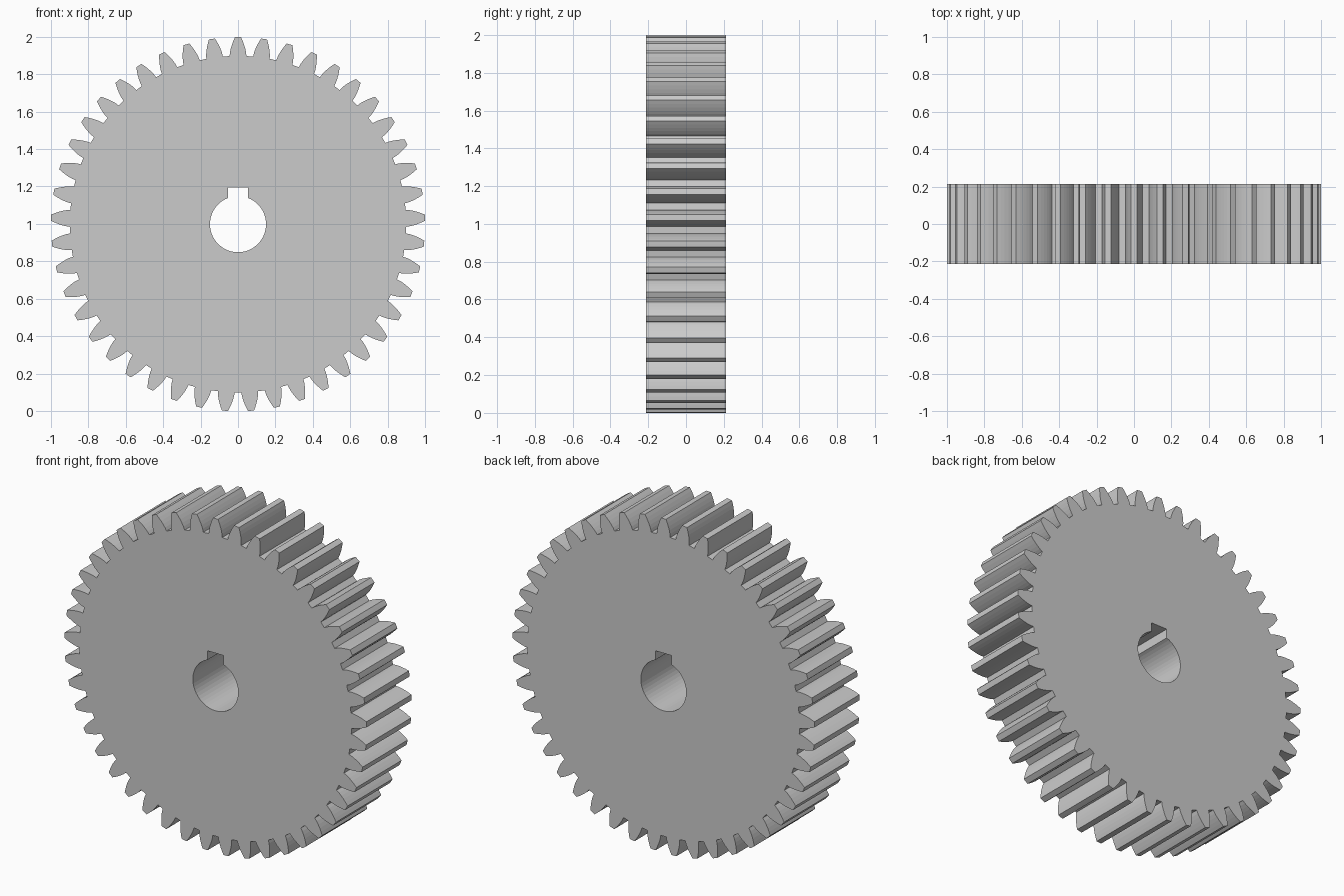
import bpy, bmesh
from math import sin, cos, tan, acos, pi, asin, radians

if "Cube" in bpy.data.objects:
    bpy.data.objects.remove(bpy.data.objects["Cube"])

TEETH = 45
MODULE = 2 / (TEETH + 2)            # tip radius becomes 1
R_TIP = 1.0
R_PITCH = MODULE * TEETH / 2
R_BASE = R_PITCH * cos(radians(20))
HALF_DEPTH = MODULE * 5
BORE_R, KEY_HALF, KEY_TOP = 0.15, 0.053, 0.195
FLANK_STEPS = 5


def polar(r, a):
    # angle measured from +z towards +x
    return (r * sin(a), r * cos(a))


def inv(a):
    return tan(a) - a


def half_angle(r):
    # half tooth angle of an involute tooth at radius r
    return pi / (2 * TEETH) + inv(radians(20)) - inv(acos(min(1, R_BASE / r)))


# Tooth outline
radii = [R_BASE + (R_TIP - R_BASE) * i / FLANK_STEPS for i in range(FLANK_STEPS + 1)]
outline = []
for t in range(TEETH):
    c = 2 * pi * t / TEETH
    outline += [polar(r, c - half_angle(r)) for r in radii]
    outline.append(polar(R_TIP, c))
    outline += [polar(r, c + half_angle(r)) for r in reversed(radii)]

# Bore with keyway slot at the top
k = asin(KEY_HALF / BORE_R)
N = 44
bore = [polar(BORE_R, k + (2 * pi - 2 * k) * i / N) for i in range(N + 1)]
bore += [(-KEY_HALF, KEY_TOP), (KEY_HALF, KEY_TOP)]

# Fill the face between both loops and extrude it along y
lift = -min(z for x, z in outline)
bm = bmesh.new()
edges = []
for loop in (outline, bore):
    vs = [bm.verts.new((x, -HALF_DEPTH, z + lift)) for x, z in loop]
    edges += [bm.edges.new((vs[i - 1], vs[i])) for i in range(len(vs))]
bmesh.ops.triangle_fill(bm, edges=edges, use_beauty=True, normal=(0, -1, 0))
ext = bmesh.ops.extrude_face_region(bm, geom=bm.faces[:])
moved = [g for g in ext["geom"] if isinstance(g, bmesh.types.BMVert)]
bmesh.ops.translate(bm, verts=moved, vec=(0, 2 * HALF_DEPTH, 0))
bmesh.ops.recalc_face_normals(bm, faces=bm.faces[:])

mesh = bpy.data.meshes.new("spur_gear")
bm.to_mesh(mesh)
bm.free()
bpy.context.collection.objects.link(bpy.data.objects.new("spur_gear", mesh))
